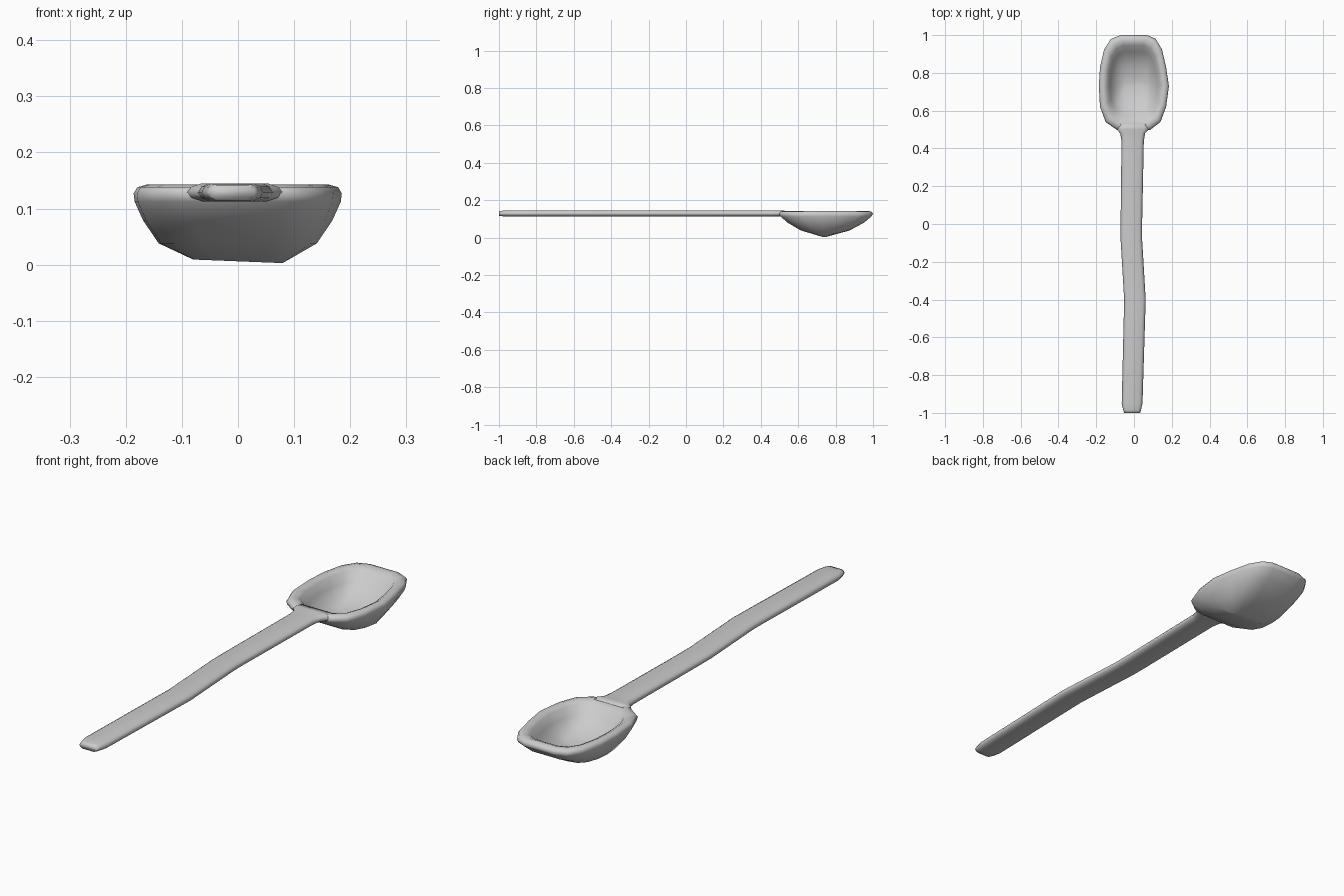
import bpy, bmesh


def loft(name, rings):
    """Closed skin through a list of equal-length point rings."""
    bm = bmesh.new()
    vs = [[bm.verts.new(p) for p in r] for r in rings]
    n = len(vs[0])
    for a, b in zip(vs, vs[1:]):
        for i in range(n):
            j = (i + 1) % n
            bm.faces.new((a[i], a[j], b[j], b[i]))
    bm.faces.new(vs[0])
    bm.faces.new(vs[-1])
    bmesh.ops.recalc_face_normals(bm, faces=bm.faces[:])
    me = bpy.data.meshes.new(name)
    bm.to_mesh(me)
    bm.free()
    ob = bpy.data.objects.new(name, me)
    bpy.context.collection.objects.link(ob)
    me.shade_smooth()
    return ob


# Bowl: plan outline, scaled into rings from the underside over the rim to the inside
CY = 0.74
outline = [(0.07, 1.0), (0.115, 0.98), (0.148, 0.925), (0.17, 0.83), (0.185, 0.73),
           (0.17, 0.62), (0.14, 0.54), (0.085, 0.498),
           (-0.09, 0.498), (-0.15, 0.54), (-0.18, 0.62), (-0.186, 0.73),
           (-0.18, 0.83), (-0.158, 0.925), (-0.122, 0.98), (-0.07, 1.0)]
# (scale x, scale y, z, sideways tilt)
profile = [(0.43, 0.05, 0.006, -0.04), (0.76, 0.52, 0.038, 0), (0.91, 0.81, 0.079, 0),
           (0.99, 0.965, 0.112, 0), (1.0, 1.0, 0.127, 0), (0.965, 0.97, 0.138, 0),
           (0.87, 0.89, 0.143, 0), (0.76, 0.79, 0.132, 0), (0.68, 0.66, 0.095, 0),
           (0.52, 0.42, 0.055, 0), (0.32, 0.08, 0.035, 0)]
rings = []
for sx, sy, z, tilt in profile:
    rings.append([(x * sx, CY + (y - CY) * sy, z + tilt * x * sx) for x, y in outline])
loft("bowl", rings)

# Handle: flat rounded bar with a slight sideways bend and a flare into the bowl
path = [(-1.0, -0.01, 0.042, 0.75), (-0.985, -0.01, 0.047, 0.9), (-0.95, -0.01, 0.055, 1),
        (-0.4, 0.005, 0.057, 1), (-0.08, -0.014, 0.057, 1), (0.0, -0.014, 0.057, 1),
        (0.44, -0.007, 0.059, 1), (0.48, -0.007, 0.066, 1), (0.5, -0.006, 0.085, 1),
        (0.53, -0.005, 0.088, 0.9)]
section = [(1, 0), (0.9, 0.6), (0.7, 0.95), (-0.7, 0.95), (-0.9, 0.6),
           (-1, 0), (-0.9, -0.6), (-0.65, -1), (0.65, -1), (0.9, -0.6)]
loft("handle", [[(cx + u * w, y, 0.129 + v * 0.0165 * t) for u, v in section]
                for y, cx, w, t in path])
